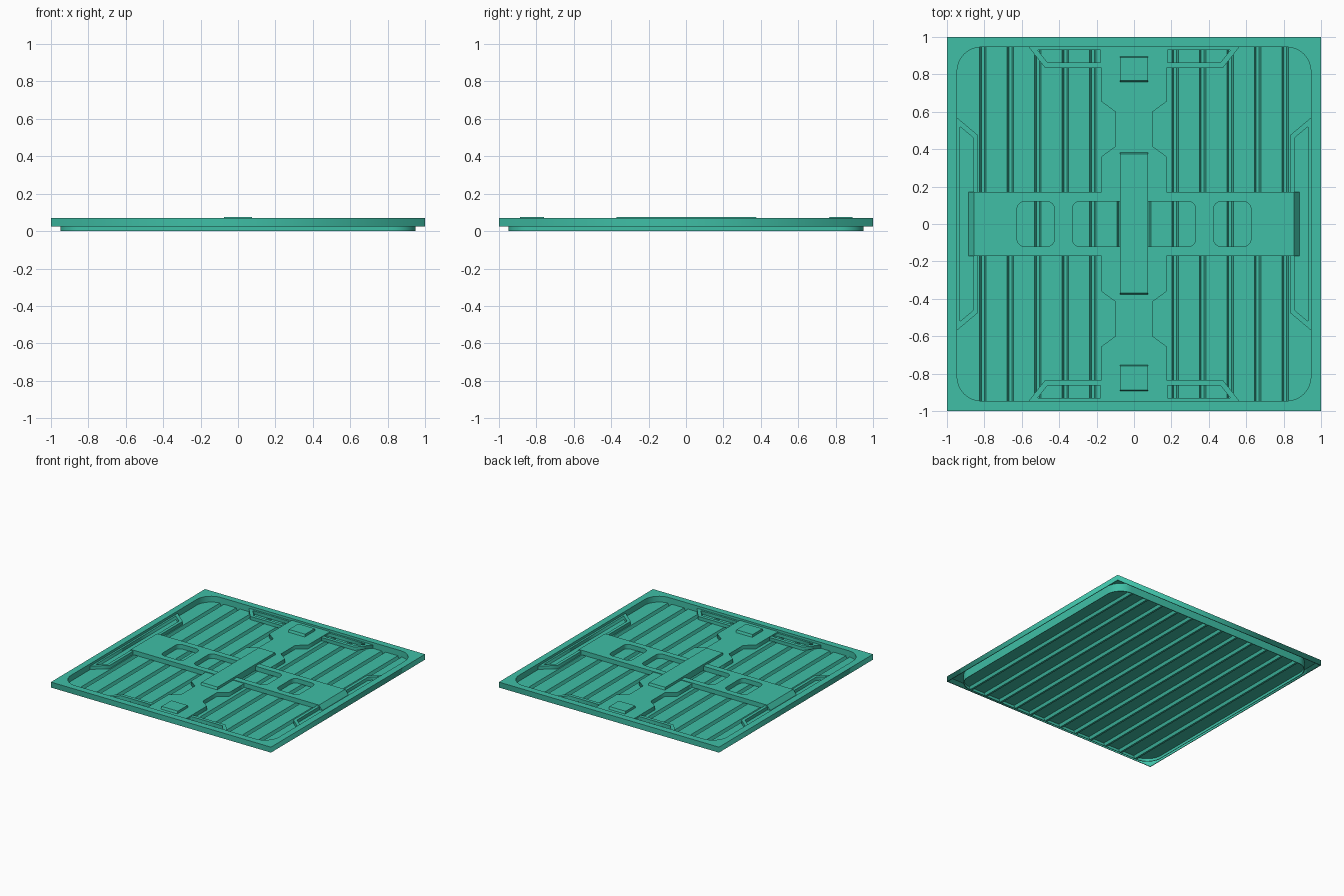
import bpy, bmesh, math

if "Cube" in bpy.data.objects:
    bpy.data.objects.remove(bpy.data.objects["Cube"])

mat = bpy.data.materials.new("teal")
mat.diffuse_color = (0.05, 0.52, 0.38, 1)
mat.use_nodes = True
mat.node_tree.nodes["Principled BSDF"].inputs["Base Color"].default_value = mat.diffuse_color

FLOOR = 0.022   # top of the planks
INNER = 0.95    # half size of the sunken pan
RAD = 0.13      # pan corner radius


def finish(name, mesh):
    ob = bpy.data.objects.new(name, mesh)
    bpy.context.collection.objects.link(ob)
    mesh.materials.clear()
    mesh.materials.append(mat)
    return ob


def rect(x0, x1, y0, y1, r=(0, 0, 0, 0), seg=8):
    """Rectangle outline; radii in order +x+y, -x+y, -x-y, +x-y."""
    pts = []
    corners = [(x1, y1, -1, -1), (x0, y1, 1, -1), (x0, y0, 1, 1), (x1, y0, -1, 1)]
    for i, (x, y, sx, sy) in enumerate(corners):
        if r[i] == 0:
            pts.append((x, y))
            continue
        for k in range(seg + 1):
            a = math.pi / 2 * (i + k / seg)
            pts.append((x + sx * r[i] + r[i] * math.cos(a),
                        y + sy * r[i] + r[i] * math.sin(a)))
    return pts


def plate(name, loops, z0, z1):
    """Flat plate from an outline plus hole outlines."""
    cu = bpy.data.curves.new(name, 'CURVE')
    cu.dimensions = '2D'
    cu.fill_mode = 'BOTH'
    cu.extrude = (z1 - z0) / 2
    for pts in loops:
        sp = cu.splines.new('POLY')
        sp.points.add(len(pts) - 1)
        for p, (x, y) in zip(sp.points, pts):
            p.co = (x, y, 0, 1)
        sp.use_cyclic_u = True
    tmp = bpy.data.objects.new("tmp", cu)
    bpy.context.collection.objects.link(tmp)
    bpy.context.view_layer.update()
    dg = bpy.context.evaluated_depsgraph_get()
    me = bpy.data.meshes.new_from_object(tmp.evaluated_get(dg))
    bpy.data.objects.remove(tmp)
    for v in me.vertices:
        v.co.z += (z0 + z1) / 2
    bm = bmesh.new()
    bm.from_mesh(me)
    bmesh.ops.remove_doubles(bm, verts=bm.verts, dist=1e-5)
    bmesh.ops.recalc_face_normals(bm, faces=bm.faces)
    bm.to_mesh(me)
    bm.free()
    return finish(name, me)


def flip(pts, sx=1, sy=1):
    return [(x * sx, y * sy) for x, y in pts]


def block(name, y0, y1, z0, z1, slope=0.015, hx=0.074):
    """Raised block whose two ends slope in."""
    bm = bmesh.new()
    prof = [(y0, z0), (y1, z0), (y1 - slope, z1), (y0 + slope, z1)]
    f = bm.faces.new([bm.verts.new((-hx, y, z)) for y, z in prof])
    ext = bmesh.ops.extrude_face_region(bm, geom=[f])
    for v in ext['geom']:
        if isinstance(v, bmesh.types.BMVert):
            v.co.x = hx
    bmesh.ops.recalc_face_normals(bm, faces=bm.faces)
    me = bpy.data.meshes.new(name)
    bm.to_mesh(me)
    bm.free()
    return finish(name, me)


def square(h, r=0):
    return rect(-h, h, -h, h, (r,) * 4)


# Rim: outer skirt, top flange and sunken pan wall
plate("outer_skirt", [square(1), square(0.995)], 0.025, 0.07)
plate("rim_flange", [square(0.995), square(INNER, RAD)], 0.067, 0.07)
plate("pan_wall", [square(INNER, RAD), square(INNER - 0.004, RAD)], 0, 0.07)

# Grooved floor: planks separated by narrow channels
W = INNER - 0.002
prof = []
for i in range(12):
    x = (i - 5.5) * 0.147
    prof += [(x - 0.018, FLOOR), (x - 0.008, 0), (x + 0.008, 0), (x + 0.018, FLOOR)]
arc = [W - RAD + RAD * math.sin(math.pi / 2 * k / 8) for k in range(1, 9)]
arc = [x for x in arc if x > prof[-1][0] + 0.002]
prof = [(-x, FLOOR) for x in reversed(arc)] + prof + [(x, FLOOR) for x in arc]
bm = bmesh.new()
prev = None
for x, z in prof:
    d = max(0, abs(x) - (W - RAD))
    y = W - RAD + math.sqrt(max(0, RAD * RAD - d * d))
    pair = [bm.verts.new((x, -y, z)), bm.verts.new((x, y, z))]
    if prev:
        bm.faces.new([prev[0], pair[0], pair[1], prev[1]])
    prev = pair
bmesh.ops.remove_doubles(bm, verts=bm.verts, dist=1e-6)
me = bpy.data.meshes.new("grooved_floor")
bm.to_mesh(me)
bm.free()
finish("grooved_floor", me)

# Cross bar with four windows
holes = []
for s in (-1, 1):
    holes.append(rect(min(s * 0.425, s * 0.625), max(s * 0.425, s * 0.625),
                      -0.12, 0.12, (0.04,) * 4))
    holes.append(flip(rect(-0.33, -0.074, -0.12, 0.12, (0, 0.04, 0.04, 0)), -s))
bar = plate("cross_bar", [rect(-0.885, 0.885, -0.17, 0.17)] + holes, FLOOR + 0.001, 0.06)
for v in bar.data.vertices:     # sloped bar ends
    if abs(v.co.x) > 0.88 and v.co.z > 0.05:
        v.co.x *= 0.855 / 0.885

# Waisted spine plates, front and back
half = [(0.175, 0.948), (0.175, 0.655), (0.1, 0.6), (0.1, 0.415), (0.175, 0.36), (0.175, 0.17)]
spine = half + flip(half[::-1], -1)
for s, side in ((-1, "front"), (1, "back")):
    plate(side + "_spine_plate", [flip(spine, 1, s)], FLOOR + 0.001, 0.055)

# Raised blocks along the spine
block("centre_block", -0.385, 0.39, 0.03, 0.075)
block("back_block", 0.752, 0.905, 0.03, 0.075)
block("front_block", -0.902, -0.745, 0.03, 0.075)

# Trapezoid brackets at the edges
long_out = [(0.948, 0.57), (0.835, 0.475), (0.835, -0.475), (0.948, -0.57)]
long_in = [(0.93, 0.52), (0.86, 0.462), (0.86, -0.462), (0.93, -0.52)]
short_out = [(0.174, 0.948), (0.565, 0.948), (0.475, 0.835), (0.174, 0.835)]
short_in = [(0.18, 0.93), (0.515, 0.93), (0.462, 0.863), (0.18, 0.863)]
for sx, a in ((-1, "left"), (1, "right")):
    plate(a + "_bracket", [flip(long_out, sx), flip(long_in, sx)], FLOOR + 0.001, 0.05)
    for sy, b in ((-1, "front"), (1, "back")):
        plate(f"{b}_{a}_bracket", [flip(short_out, sx, sy), flip(short_in, sx, sy)],
              FLOOR + 0.001, 0.05)

# Keep flat areas crisp and rounded corners smooth
bpy.ops.object.select_all(action='DESELECT')
for n in ("rim_flange", "pan_wall", "cross_bar"):
    ob = bpy.data.objects[n]
    ob.select_set(True)
    bpy.context.view_layer.objects.active = ob
bpy.ops.object.shade_smooth_by_angle(angle=math.radians(30))
